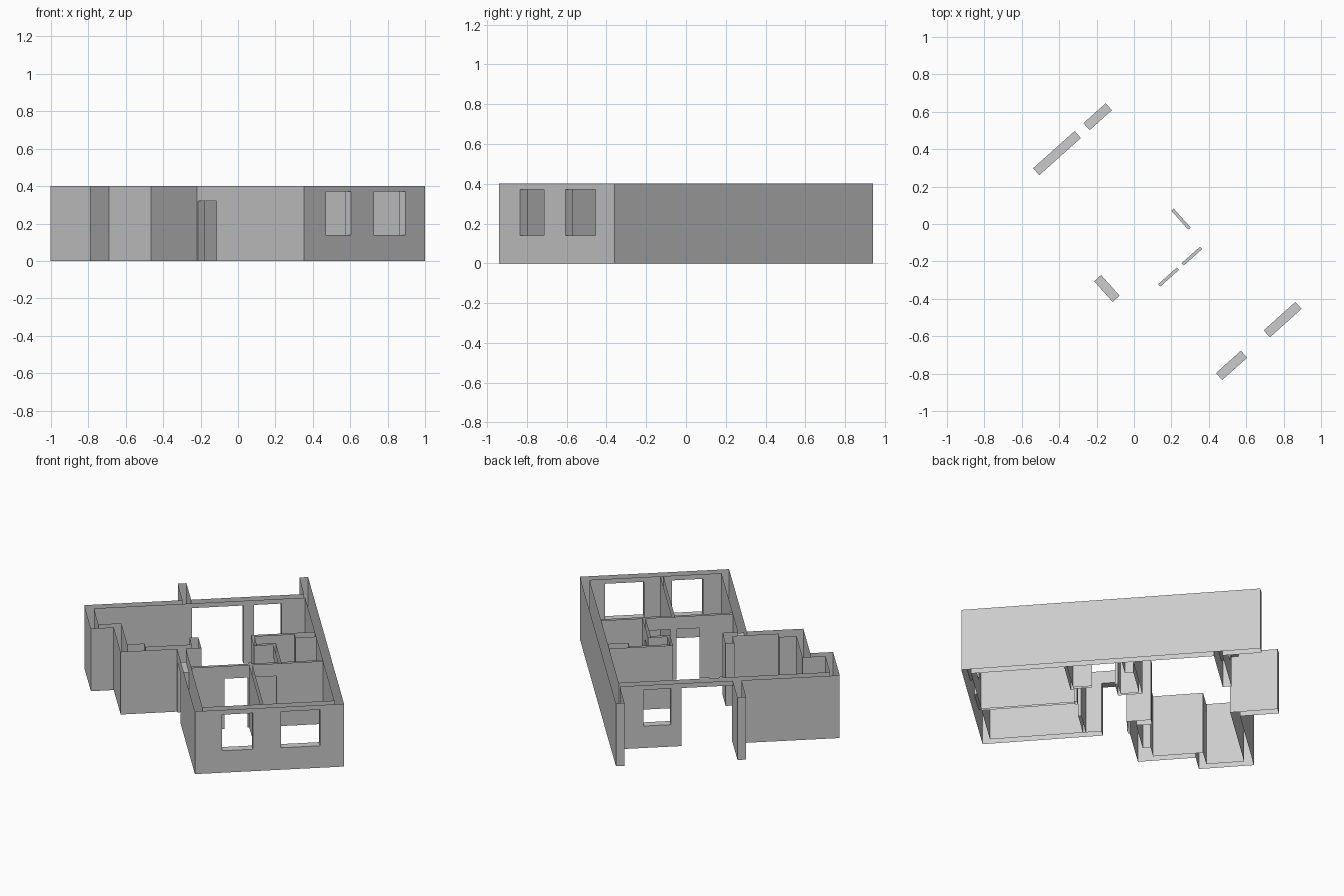
import bpy, bmesh, math
from mathutils import Vector

cube = bpy.data.objects.get("Cube")
if cube:
    bpy.data.objects.remove(cube, do_unlink=True)

H = 0.40            # wall height
T = 0.05            # outer wall thickness
P = 0.017           # partition thickness
HEAD, DOOR, SILL = 0.37, 0.32, 0.14
TURN = math.radians(41.84)

grey = bpy.data.materials.new("wall_grey")
grey.use_nodes = True
colour = (0.6, 0.6, 0.6, 1)
grey.diffuse_color = colour
grey.node_tree.nodes["Principled BSDF"].inputs["Base Color"].default_value = colour


def inside(point, box):
    return all(lo < c < hi for c, (lo, hi) in zip(point, box))


def build_walls(name, plans, openings):
    """Merge wall rectangles into one uncapped shell with cut, lined openings."""
    solids = [((x0, x1), (y0, y1), (0, H)) for x0, x1, y0, y1 in plans]
    holes = [((x0, x1), (y0, y1), (z0, z1)) for x0, x1, y0, y1, z0, z1 in openings]
    cuts = [sorted({c for box in solids + holes for c in box[k]}) for k in range(3)]

    def solid(cell):
        if any(i < 0 or i > len(c) - 2 for i, c in zip(cell, cuts)):
            return False
        mid = [(c[i] + c[i + 1]) / 2 for i, c in zip(cell, cuts)]
        return (any(inside(mid, s) for s in solids)
                and not any(inside(mid, h) for h in holes))

    bm = bmesh.new()
    nx, ny, nz = (len(c) - 1 for c in cuts)
    cells = [(i, j, k) for i in range(nx) for j in range(ny) for k in range(nz)]
    for cell in filter(solid, cells):
        for axis in range(3):
            for side in (0, 1):
                near = list(cell)
                near[axis] += 2 * side - 1
                # walls are open at the floor and at the top
                if solid(near) or (axis == 2 and not 0 <= near[2] < nz):
                    continue
                u, v = (axis + 1) % 3, (axis + 2) % 3
                ring = []
                for du, dv in ((0, 0), (1, 0), (1, 1), (0, 1)):
                    co = Vector()
                    co[axis] = cuts[axis][cell[axis] + side]
                    co[u] = cuts[u][cell[u] + du]
                    co[v] = cuts[v][cell[v] + dv]
                    ring.append(bm.verts.new(co))
                bm.faces.new(ring if side else ring[::-1])
    bmesh.ops.remove_doubles(bm, verts=bm.verts[:], dist=1e-5)
    mesh = bpy.data.meshes.new(name)
    bm.to_mesh(mesh)
    bm.free()
    mesh.materials.append(grey)
    obj = bpy.data.objects.new(name, mesh)
    obj.rotation_euler.z = TURN
    bpy.context.collection.objects.link(obj)
    return obj


# Main lines of the plan, before it is turned
LEFT, RIGHT, FRONT, BACK, END = -0.363, 0.505, -0.936, 0.582, 0.81
WING_A, WING_B, WING_FRONT, STEP = -0.692, -0.825, -0.076, 0.261
STUB = -0.203
inner_right, inner_front, inner_back = RIGHT - T, FRONT + T, BACK - T

outer = [
    (LEFT, RIGHT, FRONT, inner_front),                      # front wall
    (inner_right, RIGHT, FRONT, END),                       # long side wall
    (LEFT, LEFT + T, FRONT, WING_FRONT + T),                # entry wall
    (WING_A, -0.223, WING_FRONT, WING_FRONT + T),           # wing front
    (-0.223 - T, -0.223, WING_FRONT, 0.067),                # entry return
    (WING_A, WING_A + T, WING_FRONT, STEP + T),             # wing side
    (WING_A, -0.541, WING_FRONT, 0.02),                     # wing pillar
    (WING_B, WING_A + T, STEP, STEP + T),                   # wing step
    (WING_B, WING_B + T, STEP, BACK),                       # wing end
    (WING_B, RIGHT, inner_back, BACK),                      # back wall
    (STUB - T, STUB, inner_back, END),                      # terrace wall
]
outer_openings = [
    (-0.205, -0.026, FRONT, inner_front, SILL, HEAD),       # front windows
    (0.137, 0.365, FRONT, inner_front, SILL, HEAD),
    (0.158, 0.318, inner_back, BACK, SILL, HEAD),           # back window
    (STUB, 0.095, inner_back, BACK, 0, HEAD),               # terrace door
    (LEFT, LEFT + T, -0.234, -0.086, 0, DOOR),              # entry door
]
build_walls("outer_walls", outer, outer_openings)

HALL, BATH_BACK, BATH_SIDE, DUCT, DUCT_FRONT = -0.343, 0.044, 0.083, 0.196, -0.081
partitions = [
    (LEFT + T, inner_right, HALL, HALL + P),                # hall wall
    (0.025, 0.025 + P, inner_front, HALL + P),              # bedroom divider
    (DUCT, DUCT + P, HALL, DUCT_FRONT + P),                 # bathroom door wall
    (BATH_SIDE, DUCT + P, DUCT_FRONT, DUCT_FRONT + P),      # duct front
    (BATH_SIDE, BATH_SIDE + P, DUCT_FRONT, BATH_BACK + P),  # duct side
    (BATH_SIDE, inner_right, BATH_BACK, BATH_BACK + P),     # bathroom back
    (0.334, inner_right, -0.005, BATH_BACK + P),            # bathroom pillar
]
partition_openings = [
    (-0.119, 0.016, HALL, HALL + P, 0, DOOR),               # bedroom doors
    (0.05, 0.182, HALL, HALL + P, 0, DOOR),
    (DUCT, DUCT + P, -0.216, DUCT_FRONT, 0, DOOR),          # bathroom door
]
build_walls("partition_walls", partitions, partition_openings)
